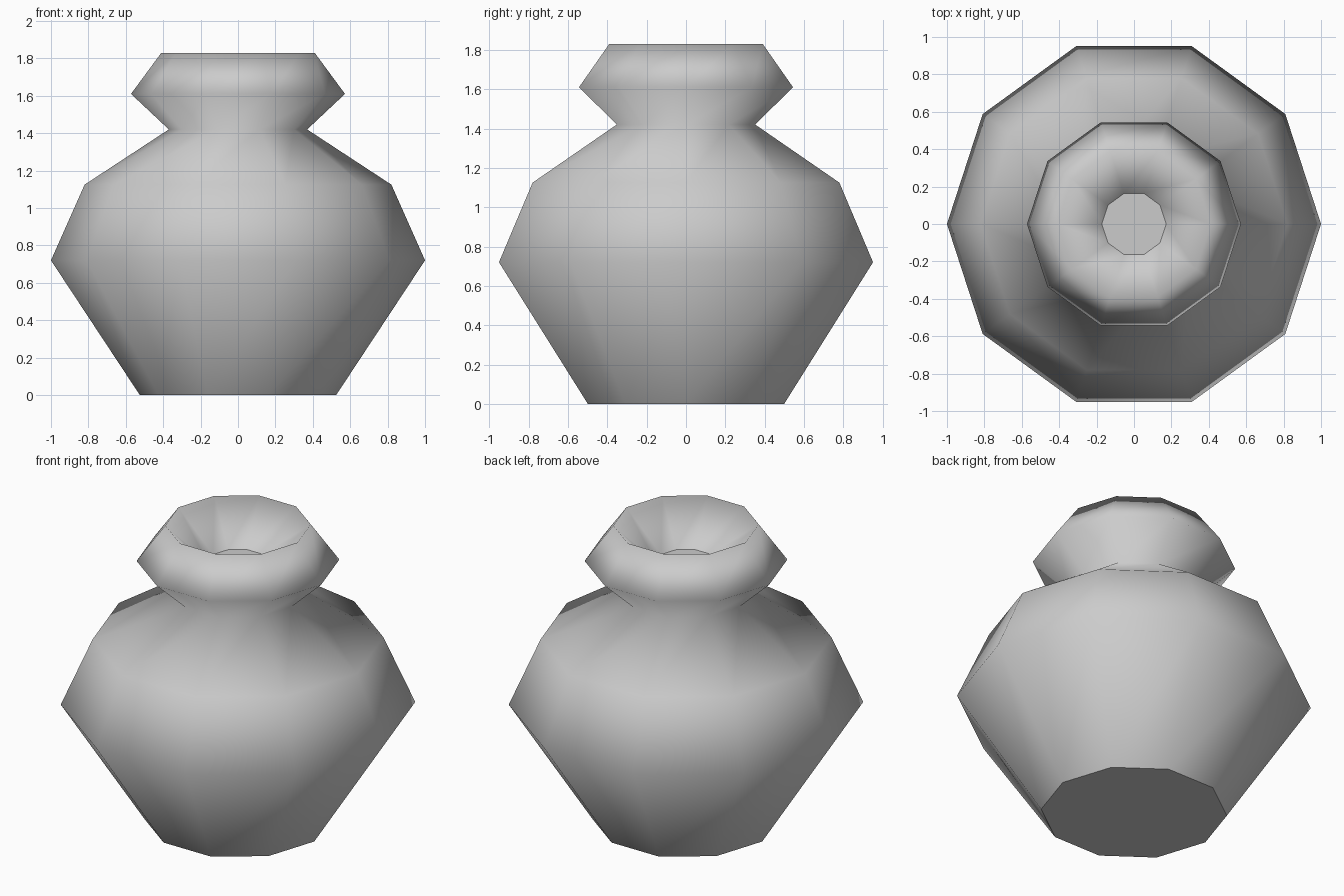
import bpy, bmesh, math

cube = bpy.data.objects.get("Cube")
if cube:
    bpy.data.objects.remove(cube)

SIDES = 10

# One plain clay colour
clay = bpy.data.materials.new("grey_clay")
clay.use_nodes = True
colour = (0.6, 0.6, 0.6, 1)
clay.diffuse_color = colour
clay.node_tree.nodes["Principled BSDF"].inputs["Base Color"].default_value = colour

# Vase profile as (radius, height): foot, belly, shoulder, neck, collar, rim, well
profile = [(0.525, 0), (1, 0.72), (0.82, 1.125), (0.37, 1.42),
           (0.572, 1.61), (0.41, 1.83), (0.172, 1.6)]

bm = bmesh.new()
rings = []
for radius, height in profile:
    angles = [math.tau * i / SIDES for i in range(SIDES)]
    rings.append([bm.verts.new((radius * math.cos(a), radius * math.sin(a), height))
                  for a in angles])

# Smooth walls between neighbouring rings
for low, high in zip(rings, rings[1:]):
    for i in range(SIDES):
        j = (i + 1) % SIDES
        bm.faces.new((low[i], low[j], high[j], high[i])).smooth = True

# Flat base and flat floor of the well, with crisp borders
for cap in (bm.faces.new(rings[0][::-1]), bm.faces.new(rings[-1])):
    for edge in cap.edges:
        edge.smooth = False

mesh = bpy.data.meshes.new("vase")
bm.to_mesh(mesh)
bm.free()
mesh.materials.append(clay)
vase = bpy.data.objects.new("vase", mesh)
bpy.context.collection.objects.link(vase)
